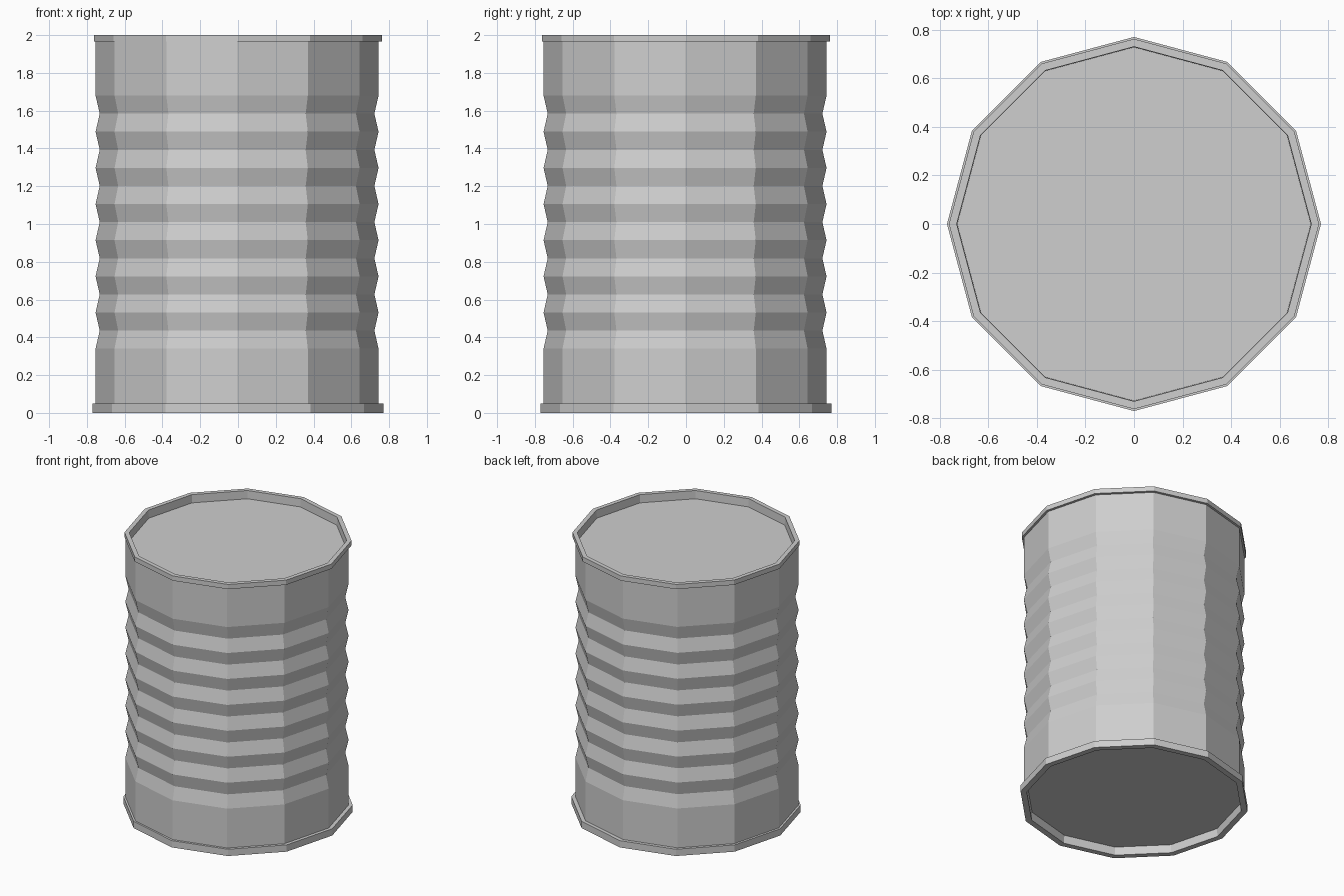
import bpy
import bmesh
from math import cos, sin, tau

SIDES = 12

cube = bpy.data.objects.get("Cube")
if cube:
    bpy.data.objects.remove(cube)

metal = bpy.data.materials.new("grey metal")
metal.use_nodes = True
grey = (0.62, 0.62, 0.62, 1)
metal.diffuse_color = grey
metal.node_tree.nodes["Principled BSDF"].inputs["Base Color"].default_value = grey


def lathe(name, profile, closed=False, cap=None, centre=0.0):
    """Turn (radius, z) points into a flat-shaded twelve-sided part."""
    bm = bmesh.new()
    rings = [[bm.verts.new((centre + r * cos(tau * i / SIDES),
                            centre + r * sin(tau * i / SIDES), z))
              for i in range(SIDES)] for r, z in profile]
    pairs = list(zip(rings, rings[1:]))
    if closed:
        pairs.append((rings[-1], rings[0]))
    for low, high in pairs:
        for i in range(SIDES):
            j = (i + 1) % SIDES
            bm.faces.new((low[i], low[j], high[j], high[i]))
    if cap == "top":
        bm.faces.new(rings[-1])
    elif cap == "bottom":
        bm.faces.new(rings[0][::-1])
    mesh = bpy.data.meshes.new(name)
    bm.to_mesh(mesh)
    bm.free()
    mesh.materials.append(metal)
    obj = bpy.data.objects.new(name, mesh)
    bpy.context.collection.objects.link(obj)
    return obj


# Ribbed wall: plain bands above and below seven pinched grooves
WIDE, NARROW = 0.749, 0.727
START, END, STEPS = 0.34, 1.68, 14
ribs = [(NARROW if k % 2 else WIDE, START + (END - START) * k / STEPS)
        for k in range(STEPS + 1)]
lathe("can_wall", [(WIDE, 0.03)] + ribs + [(WIDE, 1.98)], centre=-0.005)

# Top rim with its recessed lid
lathe("top_rim_and_lid", [(0.735, 1.965), (0.762, 1.965), (0.762, 2.0),
                          (0.73, 2.0), (0.728, 1.94)], cap="top")

# Bottom rim with its recessed base
lathe("bottom_rim_and_base", [(0.725, 0.06), (0.728, 0.0), (0.77, 0.0),
                              (0.77, 0.05), (0.735, 0.05)], cap="bottom")
